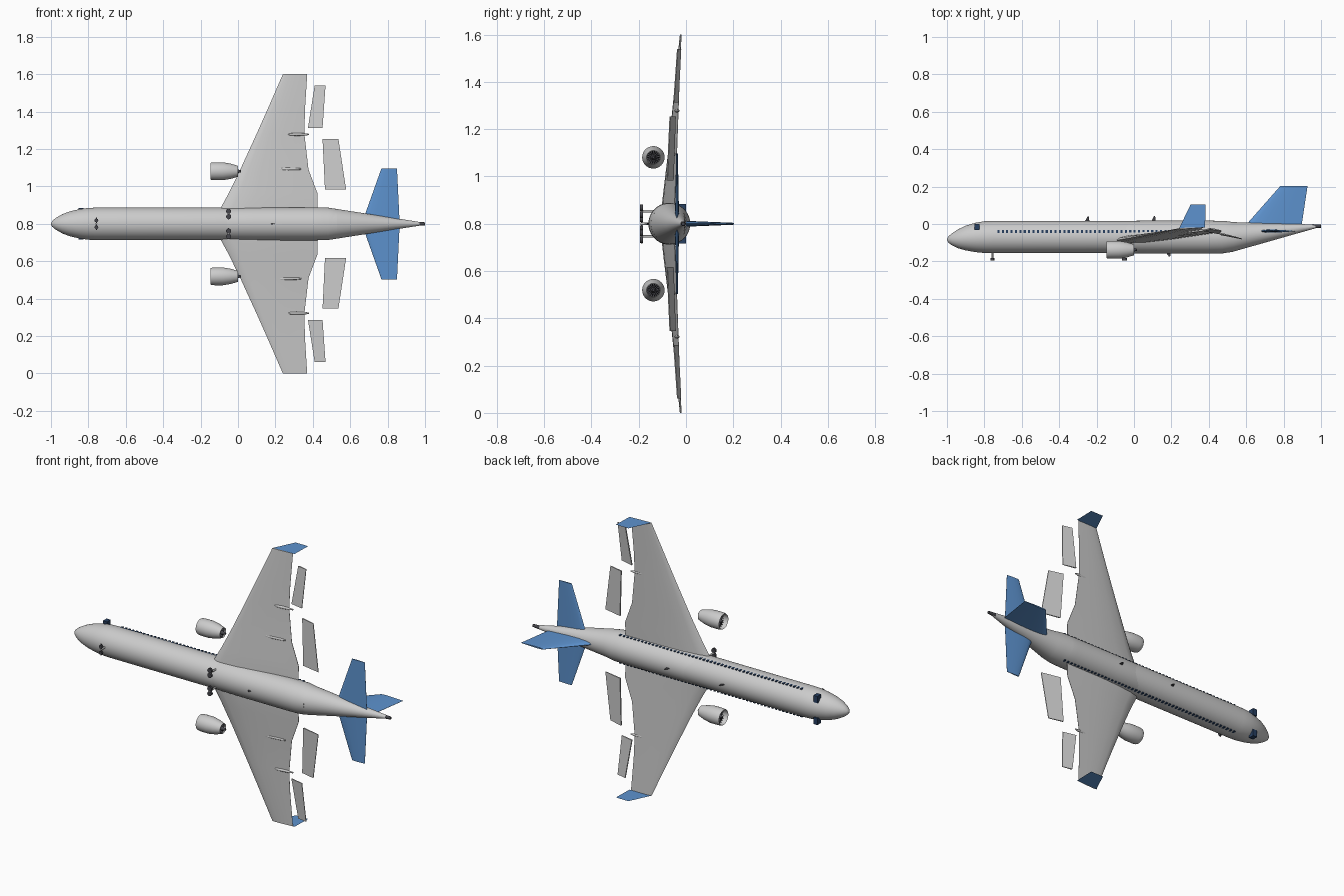
import bpy, bmesh, math
from mathutils import Vector, Matrix

if "Cube" in bpy.data.objects:
    bpy.data.objects.remove(bpy.data.objects["Cube"])

C = 0.8  # fuselage centre height (the span runs along z)


def material(name, col):
    m = bpy.data.materials.new(name)
    m.diffuse_color = (*col, 1)
    m.use_nodes = True
    m.node_tree.nodes["Principled BSDF"].inputs["Base Color"].default_value = m.diffuse_color
    return m


BLUE = material("blue_paint", (0.11, 0.29, 0.62))
DARK = material("dark_grey", (0.06, 0.06, 0.07))
GLASS = material("dark_glass", (0.02, 0.05, 0.12))


def finish(name, bm, mat=None, angle=35):
    bmesh.ops.recalc_face_normals(bm, faces=bm.faces)
    me = bpy.data.meshes.new(name)
    bm.to_mesh(me)
    bm.free()
    ob = bpy.data.objects.new(name, me)
    bpy.context.collection.objects.link(ob)
    if mat:
        me.materials.append(mat)
    if angle:
        bpy.ops.object.select_all(action='DESELECT')
        ob.select_set(True)
        bpy.context.view_layer.objects.active = ob
        bpy.ops.object.shade_smooth_by_angle(angle=math.radians(angle))
    return ob


def loft(name, rings, mat=None, caps=True, loop=False, angle=35):
    bm = bmesh.new()
    vs = [[bm.verts.new(p) for p in r] for r in rings]
    n = len(vs[0])
    pairs = list(zip(vs, vs[1:])) + ([(vs[-1], vs[0])] if loop else [])
    for a, b in pairs:
        for i in range(n):
            j = (i + 1) % n
            bm.faces.new((a[i], a[j], b[j], b[i]))
    if caps and not loop:
        bm.faces.new(vs[0])
        bm.faces.new(vs[-1])
    return finish(name, bm, mat, angle)


def ring(x, r, y, z, n=40):
    return [(x, y + r * math.cos(2 * math.pi * i / n), z + r * math.sin(2 * math.pi * i / n)) for i in range(n)]


def airfoil(le, te, thick, axis):
    """Closed section from leading to trailing edge, thickened along axis."""
    le, te, axis = Vector(le), Vector(te), Vector(axis)
    shape = [(0, 0), (.03, .5), (.12, .85), (.3, 1), (.55, .8), (.8, .4), (1, .06)]
    pts = [(t, h) for t, h in shape] + [(t, -h) for t, h in reversed(shape[1:])]
    return [le.lerp(te, t) + axis * h * thick / 2 for t, h in pts]


def blocks(name, items, mat=None):
    """Several boxes (centre, size) in one object."""
    bm = bmesh.new()
    for c, s in items:
        bmesh.ops.create_cube(bm, size=1, matrix=Matrix.Translation(c) @ Matrix.Diagonal((*s, 1)))
    return finish(name, bm, mat, 0)


def disc(bm, c, r, h, seg=20):
    bmesh.ops.create_cone(bm, cap_ends=True, segments=seg, radius1=r, radius2=r, depth=h,
                          matrix=Matrix.Translation(c) @ Matrix.Rotation(math.pi / 2, 4, 'X'))


# Fuselage: (x, radius, centre y)
body = [(-1, .002, -.083), (-.993, .016, -.083), (-.975, .031, -.082), (-.94, .051, -.079),
        (-.9, .066, -.075), (-.85, .078, -.072), (-.8, .085, -.07), (-.75, .0868, -.0695),
        (.48, .0868, -.0695), (.53, .079, -.069), (.75, .0445, -.041), (.97, .01, -.013)]
loft("fuselage", [ring(x, r, y, C) for x, r, y in body])
loft("belly_fairing", [ring(x, r, -.0705, C) for x, r in
                       [(-.12, .08), (-.04, .0875), (.1, .0885), (.4, .0885), (.47, .087), (.53, .078)]])
loft("tail_exhaust", [ring(x, r, -.012, C, 16) for x, r in [(.955, .011), (1, .008)]], DARK)

# Tail fin
loft("tail_fin", [airfoil((.59, -.015, C), (.895, -.015, C), .026, (0, 0, 1)),
                  airfoil((.783, .204, C), (.928, .204, C), .008, (0, 0, 1))], BLUE)

# Cabin and cockpit windows on both flanks
blocks("cabin_windows", [((-.725 + .0235 * i, -.04, C + s * .081), (.011, .018, .006))
                         for i in range(51) for s in (1, -1)], GLASS)
blocks("cockpit_windows", [((-.84, -.016, C + s * .064), (.027, .034, .04)) for s in (1, -1)], GLASS)

# Blade antennas: x, base y, tip y
for i, (x, y0, y1) in enumerate([(-.25, .012, .04), (.105, .012, .042), (.185, -.152, -.175)]):
    loft(f"antenna_{i + 1}", [airfoil((x - .014, y0, C), (x + .012, y0, C), .006, (0, 0, 1)),
                              airfoil((x + .002, y1, C), (x + .008, y1, C), .003, (0, 0, 1))], DARK)

# Wing stations: span offset, leading x y, trailing x y, thickness
stations = [(.03, -.12, -.09, .425, -.05, .048), (.09, -.09, -.086, .425, -.047, .046),
            (.163, -.05, -.08, .425, -.044, .04), (.29, .012, -.068, .377, -.039, .03),
            (.48, .099, -.052, .355, -.032, .02), (.61, .157, -.041, .358, -.027, .014),
            (.8, .24, -.024, .37, -.019, .006)]
# Flap corners: span offset, front x y, rear x y
flaps = {"inner_flap": [(.183, .465, -.056, .578, -.08), (.453, .452, -.047, .537, -.068)],
         "outer_flap": [(.513, .374, -.035, .452, -.052), (.74, .41, -.024, .468, -.036)]}

for side, s in (("right", 1), ("left", -1)):
    loft(f"{side}_wing", [airfoil((lx, ly, C + s * d), (tx, ty, C + s * d), t, (0, 1, 0))
                          for d, lx, ly, tx, ty, t in stations])

    # Thin upturned wingtip
    bm = bmesh.new()
    bm.faces.new([bm.verts.new((x, y, C + s * .8)) for x, y in
                  [(.242, -.022), (.38, -.019), (.383, .103), (.302, .103)]])
    finish(f"{side}_winglet", bm, BLUE, 0)

    for name, secs in flaps.items():
        rings = []
        for d, fx, fy, rx, ry in secs:
            z = C + s * d
            rings.append([(fx, fy + .004, z), (rx, ry + .002, z), (rx, ry - .002, z), (fx, fy - .004, z)])
        loft(f"{side}_{name}", rings, angle=0)

    # Flap track fairings below the wing
    for name, d, x0, x1, y in [("inner", .293, .206, .34, -.058), ("outer", .478, .267, .38, -.044)]:
        prof = [(0, .001), (.1, .006), (.4, .008), (.85, .006), (1, .003)]
        loft(f"{side}_{name}_track", [ring(x0 + (x1 - x0) * t, r, y + .012 * t, C + s * d, 12) for t, r in prof])

    # Tailplane
    loft(f"{side}_tailplane", [airfoil((.665, -.038, C + s * .01), (.864, -.038, C + s * .01), .018, (0, 1, 0)),
                               airfoil((.767, -.038, C + s * .297), (.85, -.038, C + s * .297), .007, (0, 1, 0))], BLUE)

    # Engine: hollow nacelle, fan, rear vanes and cone
    ez, ey = C + s * .281, -.138
    nac = [(-.148, .043), (-.143, .0455), (-.125, .0475), (-.08, .0475), (-.04, .041), (0, .029),
           (0, .027), (-.06, .037), (-.12, .04), (-.145, .041)]
    loft(f"{side}_nacelle", [ring(x, r, ey, ez, 32) for x, r in nac], loop=True)
    loft(f"{side}_spinner", [ring(x, r, ey, ez, 20) for x, r in [(-.142, .001), (-.135, .007), (-.12, .012), (-.1, .012)]], DARK)
    loft(f"{side}_exhaust_cone", [ring(x, r, ey, ez, 20) for x, r in [(-.1, .012), (-.01, .012), (.005, .008), (.017, .005)]], DARK)
    for name, x, ro in [("fan_blades", -.12, .04), ("rear_vanes", -.012, .029)]:
        bm = bmesh.new()
        for i in range(18):
            a = 2 * math.pi * i / 18
            pts = [(x + dx, ey + r * math.cos(a + k), ez + r * math.sin(a + k))
                   for dx, r, k in [(-.005, .009, -.1), (-.005, ro, -.1), (.005, ro, .1), (.005, .009, .1)]]
            bm.faces.new([bm.verts.new(p) for p in pts])
        finish(f"{side}_{name}", bm, DARK, 0)
    loft(f"{side}_fan_backing", [ring(x, .0385, ey, ez, 32) for x in (-.1, -.097)], DARK)

# Landing gear: wheel discs lie flat beneath the struts
for name, x, z, half in [("nose_gear", -.757, C, .018), ("right_main_gear", -.05, C + .053, .0145),
                         ("left_main_gear", -.05, C - .053, .0145)]:
    bm = bmesh.new()
    for s in (1, -1):
        disc(bm, (x, -.188, z + s * half), .0135 if half < .015 else .01, .013)
    finish(f"{name}_wheels", bm, DARK)
    bm = bmesh.new()
    disc(bm, (x, -.155, z), .005, .075, 12)
    finish(f"{name}_strut", bm)
    blocks(f"{name}_axle", [((x, -.188, z), (.006, .006, half * 2 + .03))], DARK)
